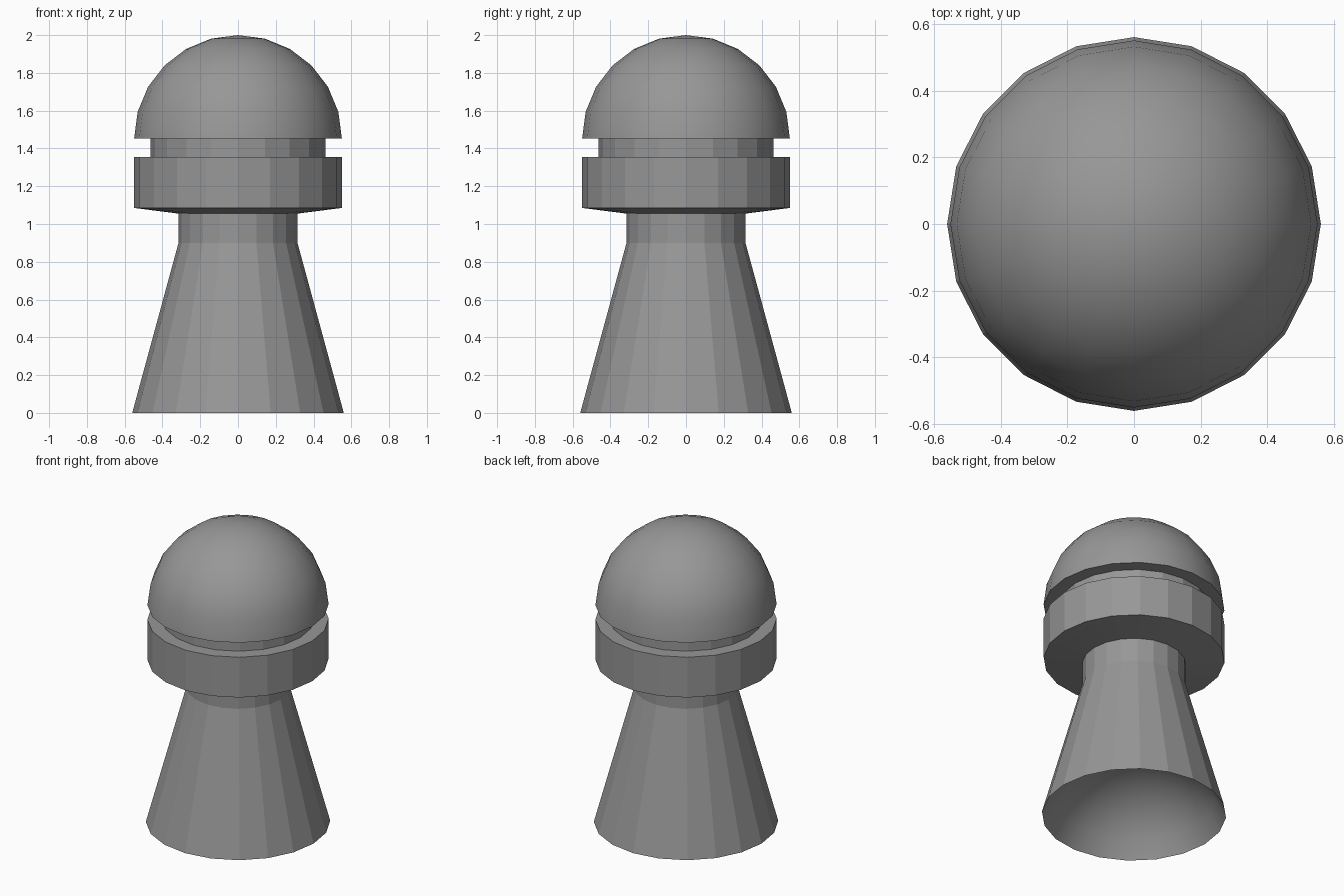
import bpy, bmesh
from math import sin, cos, pi, radians

if "Cube" in bpy.data.objects:
    bpy.data.objects.remove(bpy.data.objects["Cube"])

SIDES = 20

grey = bpy.data.materials.new("dark_grey")
grey.diffuse_color = (0.31, 0.31, 0.31, 1)
grey.use_nodes = True
grey.node_tree.nodes["Principled BSDF"].inputs["Base Color"].default_value = grey.diffuse_color


def lathe(name, profile, smooth=False):
    """Revolve (radius, z) points around z; radius 0 makes a pole."""
    bm = bmesh.new()
    rings = []
    for r, z in profile:
        if r == 0:
            rings.append([bm.verts.new((0, 0, z))] * SIDES)
        else:
            rings.append([bm.verts.new((r * cos(2 * pi * i / SIDES), r * sin(2 * pi * i / SIDES), z))
                          for i in range(SIDES)])
    for low, high in zip(rings, rings[1:]):
        for i in range(SIDES):
            j = (i + 1) % SIDES
            face = bm.faces.new(dict.fromkeys((low[i], low[j], high[j], high[i])))
            face.smooth = smooth
    mesh = bpy.data.meshes.new(name)
    bm.to_mesh(mesh)
    bm.free()
    mesh.materials.append(grey)
    ob = bpy.data.objects.new(name, mesh)
    bpy.context.collection.objects.link(ob)
    return ob


# Tapered faceted foot
lathe("base_cone", [(0.56, 0), (0.315, 0.9)])

# Smooth hollow under the foot
depth = 0.38
sphere_r = (0.56 ** 2 + depth ** 2) / (2 * depth)
hollow = [((sphere_r ** 2 - (z + sphere_r - depth) ** 2) ** 0.5, z)
          for z in (0.37, 0.34, 0.29, 0.22, 0.12)]
lathe("base_hollow", [(0, depth)] + hollow + [(0.56, 0)], smooth=True)

# Narrow neck between foot and collar
lathe("lower_neck", [(0.315, 0.9), (0.315, 1.06)])

# Thick collar with slightly conical underside
lathe("collar", [(0, 1.055), (0.315, 1.055), (0.55, 1.085), (0.55, 1.355), (0, 1.355)])

# Recessed neck under the dome
lathe("upper_neck", [(0.463, 1.355), (0.463, 1.452)])

# Flat underside and smooth dome
lathe("dome_underside", [(0, 1.452), (0.55, 1.452)])
dome = [(0.55 * cos(radians(a)), 1.452 + 0.548 * sin(radians(a))) for a in range(0, 90, 15)]
lathe("dome", dome + [(0, 2.0)], smooth=True)
